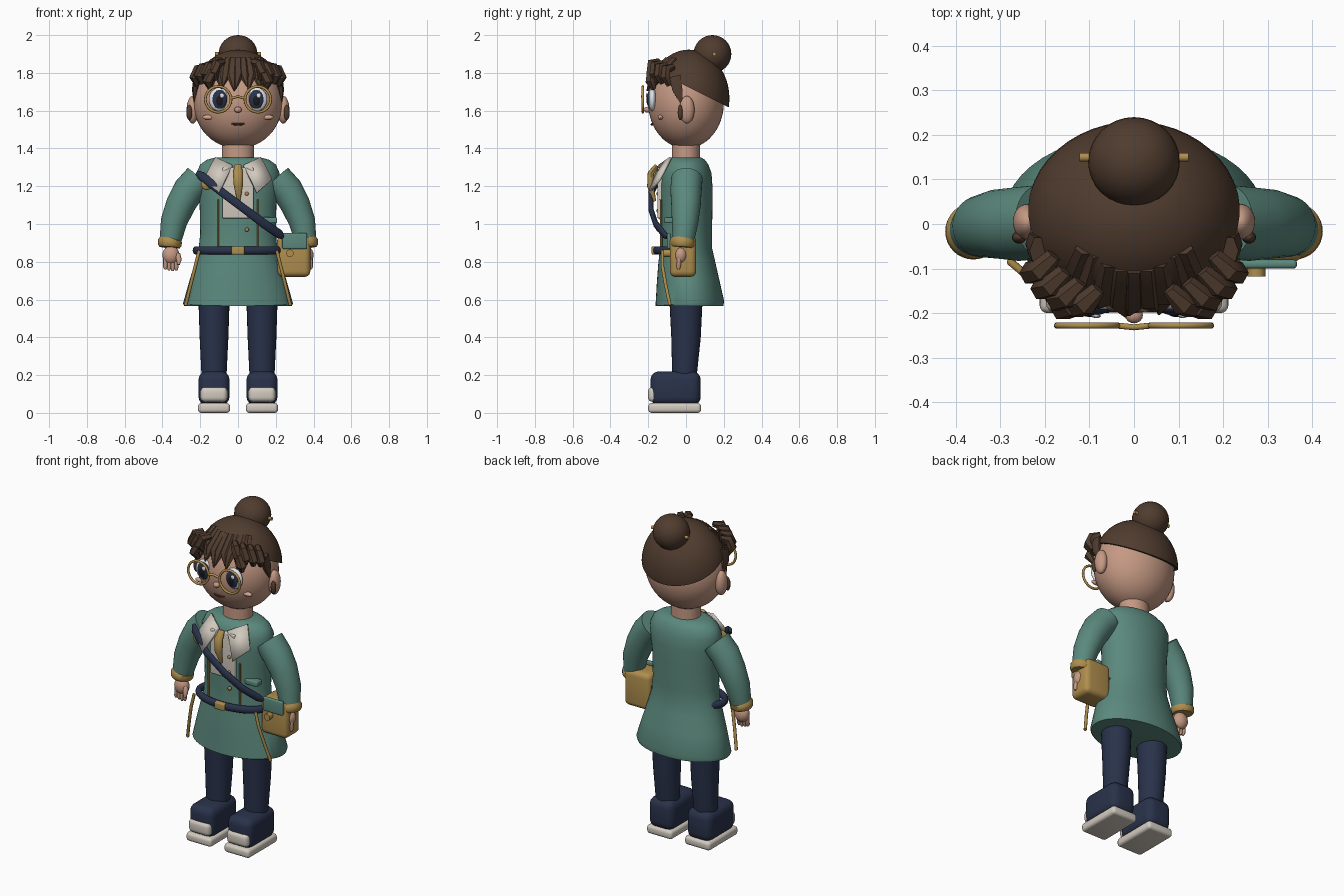
import bpy, bmesh, math
from mathutils import Vector, Matrix

if "Cube" in bpy.data.objects:
    bpy.data.objects.remove(bpy.data.objects["Cube"], do_unlink=True)


def material(name, r, g, b):
    m = bpy.data.materials.new(name)
    m.use_nodes = True
    m.diffuse_color = (r, g, b, 1)
    m.node_tree.nodes["Principled BSDF"].inputs["Base Color"].default_value = (r, g, b, 1)
    return m


SKIN = material("skin", .56, .32, .23)
HAIR = material("brown_hair", .08, .045, .028)
TEAL = material("teal_cloth", .105, .25, .205)
NAVY = material("navy_cloth", .022, .032, .07)
GOLD = material("gold", .43, .27, .075)
CREAM = material("cream", .64, .59, .52)
WHITE = material("eye_white", .75, .77, .8)
BLACK = material("black", .01, .01, .015)
BLUSH = material("blush", .68, .38, .29)
LIP = material("lip", .12, .03, .025)


def finish(name, bm, mat, angle=40):
    bmesh.ops.recalc_face_normals(bm, faces=bm.faces)
    me = bpy.data.meshes.new(name)
    bm.to_mesh(me)
    bm.free()
    me.materials.append(mat)
    ob = bpy.data.objects.new(name, me)
    bpy.context.collection.objects.link(ob)
    bpy.ops.object.select_all(action='DESELECT')
    ob.select_set(True)
    bpy.context.view_layer.objects.active = ob
    bpy.ops.object.shade_smooth_by_angle(angle=math.radians(angle))
    return ob


def ball(name, centre, size, mat, seg=32):
    bm = bmesh.new()
    bmesh.ops.create_uvsphere(bm, u_segments=seg, v_segments=seg // 2, radius=1)
    bm.transform(Matrix.Translation(centre) @ Matrix.Diagonal((*size, 1)))
    return finish(name, bm, mat)


def box(name, centre, half, mat, bevel=0.01):
    bm = bmesh.new()
    bmesh.ops.create_cube(bm, size=2)
    bm.transform(Matrix.Translation(centre) @ Matrix.Diagonal((*half, 1)))
    bmesh.ops.bevel(bm, geom=bm.edges[:], offset=bevel, segments=4, profile=.5, affect='EDGES')
    return finish(name, bm, mat)


def tube(name, pts, radii, mat, sides=24, ref=(0, 1, 0), closed=False):
    """Loft elliptical rings along a path; radii are numbers or (side, ref) pairs."""
    pts = [Vector(p) for p in pts]
    n = len(pts)
    if not isinstance(radii, list):
        radii = [radii] * n
    bm = bmesh.new()
    rings = []
    for i, (p, r) in enumerate(zip(pts, radii)):
        a, b = r if isinstance(r, tuple) else (r, r)
        nxt = pts[(i + 1) % n] if closed else pts[min(i + 1, n - 1)]
        prv = pts[i - 1] if closed else pts[max(i - 1, 0)]
        t = (nxt - prv).normalized()
        u = Vector(ref).cross(t).normalized()
        v = t.cross(u)
        angles = [2 * math.pi * k / sides for k in range(sides)]
        rings.append([bm.verts.new(p + u * a * math.cos(q) + v * b * math.sin(q)) for q in angles])
    for i in range(n if closed else n - 1):
        lo, hi = rings[i], rings[(i + 1) % n]
        for k in range(sides):
            j = (k + 1) % sides
            bm.faces.new((lo[k], lo[j], hi[j], hi[k]))
    if not closed:
        bm.faces.new(rings[0])
        bm.faces.new(rings[-1])
    return finish(name, bm, mat)


def stack(name, levels, mat, x=0, sides=40):
    """Upright lofted body from (z, centre y, half width, half depth)."""
    return tube(name, [(x, y, z) for z, y, w, d in levels], [(w, d) for z, y, w, d in levels], mat, sides)


def plate(name, pts, thick, mat):
    bm = bmesh.new()
    bm.faces.new([bm.verts.new(p) for p in pts])
    ob = finish(name, bm, mat)
    mod = ob.modifiers.new("thickness", 'SOLIDIFY')
    mod.thickness, mod.offset = thick, 0
    return ob


def loop(cx, cy, cz, a, b, flat, n=40):
    """Points of an ellipse, lying flat or facing the front."""
    out = []
    for k in range(n):
        c, s = a * math.cos(2 * math.pi * k / n), b * math.sin(2 * math.pi * k / n)
        out.append((cx + c, cy + s, cz) if flat else (cx + c, cy, cz + s))
    return out


def face_y(x, z):
    return -.2 * math.sqrt(max(.05, 1 - (x / .235) ** 2 - ((z - 1.64) / .245) ** 2))


# Head and neck
ball("head", (0, 0, 1.64), (.235, .2, .24), SKIN, 48)
stack("neck", [(1.3, 0, .085, .075), (1.44, 0, .085, .075)], SKIN)
ball("nose", (0, -.205, 1.605), (.02, .018, .016), SKIN, 16)
tube("mouth", [(x, face_y(x, 1.53) - .002, 1.527 + 4 * x * x) for x in (-.035, -.018, 0, .018, .035)],
     [.003, .006, .007, .006, .003], LIP, 8)

# Hair cap trimmed on a slope from nape to brow
bm = bmesh.new()
bmesh.ops.create_uvsphere(bm, u_segments=48, v_segments=24, radius=1)
bm.transform(Matrix.Translation((0, .015, 1.665)) @ Matrix.Diagonal((.243, .215, .258, 1)))
cut = bmesh.ops.bisect_plane(bm, geom=bm.verts[:] + bm.edges[:] + bm.faces[:], plane_co=(0, .22, 1.62),
                             plane_no=(0, .447, .894), clear_inner=True)
bmesh.ops.holes_fill(bm, edges=[e for e in bm.edges if e.is_boundary])
finish("hair_cap", bm, HAIR)
ball("hair_bun", (0, .14, 1.9), (.103, .1, .1), HAIR)
tube("bun_pin", [(-.122, .15, 1.9), (.122, .15, 1.9)], .01, GOLD, 10)

# Fringe locks
for i in range(9):
    x = (i - 4) * .034
    low = 1.705 + .012 * (i % 3)
    lean = .015 if i % 2 else -.012
    tube("fringe_lock", [(x * .8, face_y(x * .8, 1.86) - .01, 1.87), (x, face_y(x, 1.79) - .02, 1.79),
                         (x + lean, face_y(x + lean, low) - .014, low)],
         [(.025, .02), (.029, .02), (.004, .004)], HAIR, 6)

for s in (-1, 1):
    side = "left" if s > 0 else "right"
    # Curly locks at the temples
    for k, (x, y, z) in enumerate([(.11, -.165, 1.83), (.15, -.15, 1.82), (.185, -.125, 1.81),
                                   (.21, -.09, 1.8), (.14, -.17, 1.78)]):
        tube(side + "_curl", [(s * (x - .03), y + .02, z + .03), (s * x, y - .015, z + .02),
                              (s * (x + .02), y - .02, z - .025), (s * (x + .005), y, z - .065)],
             [.018, .027, .028, .014], HAIR, 6)
    tube(side + "_sideburn", [(s * .215, -.06, 1.78), (s * .228, -.045, 1.71), (s * .228, -.02, 1.63)],
         [(.02, .035), (.016, .03), (.004, .006)], HAIR, 6)
    ball(side + "_ear", (s * .24, .005, 1.605), (.032, .04, .073), SKIN)
    ball(side + "_ear_lock", (s * .258, -.03, 1.59), (.016, .014, .04), HAIR, 16)

    # Eyes, cheeks and spectacles
    ball(side + "_eye_white", (s * .1, -.178, 1.66), (.054, .022, .062), WHITE)
    ball(side + "_iris", (s * .097, -.19, 1.66), (.04, .016, .05), NAVY)
    ball(side + "_pupil", (s * .097, -.199, 1.655), (.022, .01, .03), BLACK, 20)
    ball(side + "_eye_glint", (s * .097 + .012, -.207, 1.68), (.011, .004, .013), WHITE, 12)
    ball(side + "_cheek", (s * .155, face_y(.155, 1.565) + .002, 1.565), (.034, .014, .013), BLUSH, 20)
    tube(side + "_spectacle_rim", loop(s * .105, -.228, 1.66, .068, .068, False), .007, GOLD, 10, closed=True)

    # Collar, coat trims
    plate(side + "_collar", [(s * .03, -.14, 1.31), (s * .12, -.08, 1.352), (s * .18, -.14, 1.235),
                             (s * .1, -.195, 1.165)], .014, CREAM)
    tube(side + "_coat_trim", [(s * .106, -.131, .88), (s * .106, -.133, 1.13)], .006, GOLD, 8)
    tube(side + "_skirt_piping", [(s * .205, -.125, .86), (s * .225, -.125, .78), (s * .25, -.108, .68),
                                  (s * .277, -.085, .57)], .009, GOLD, 10)

    # Arm, cuff and hand
    tube(side + "_sleeve", [(s * .205, .005, 1.24), (s * .26, 0, 1.18), (s * .305, 0, 1.1),
                            (s * .34, -.005, 1.01), (s * .36, -.015, .9)],
         [.083, .083, .078, .07, .056], TEAL, 32)
    tube(side + "_cuff", [(s * .357, -.013, .922), (s * .36, -.015, .912), (s * .361, -.017, .888),
                          (s * .362, -.018, .876)], [.054, .063, .063, .054], GOLD, 32)
    ball(side + "_palm", (s * .355, -.028, .835), (.045, .036, .05), SKIN, 24)
    for k in range(4):
        x = .327 + .019 * k
        tube(side + "_finger", [(s * x, -.035, .82), (s * x, -.04, .77), (s * x, -.04, .75 + .005 * abs(k - 1))],
             [.012, .012, .006], SKIN, 10)
    tube(side + "_thumb", [(s * .32, -.04, .84), (s * .312, -.055, .81), (s * .315, -.06, .785)],
         [.015, .014, .007], SKIN, 10)

    # Leg and shoe
    stack(side + "_leg", [(.15, -.01, .064, .062), (.4, 0, .076, .078), (.64, 0, .084, .09)], NAVY, s * .127, 28)
    box(side + "_shoe", (s * .127, -.055, .13), (.082, .133, .09), NAVY, .045)
    box(side + "_toe_cap", (s * .127, -.165, .098), (.071, .036, .04), CREAM, .025)
    box(side + "_sole", (s * .127, -.06, .026), (.085, .14, .026), CREAM, .018)

tube("spectacle_bridge", [(-.038, -.228, 1.665), (0, -.232, 1.675), (.038, -.228, 1.665)], .007, GOLD, 10)

# Coat with flared skirt
stack("coat", [(.565, .02, .285, .178), (.58, .02, .291, .182), (.7, .01, .257, .165), (.8, .003, .227, .15),
               (.87, 0, .208, .138), (.95, 0, .2, .138), (1.1, 0, .203, .14), (1.2, 0, .215, .14),
               (1.27, 0, .22, .135), (1.315, 0, .2, .118), (1.34, 0, .165, .1), (1.352, 0, .12, .08)], TEAL, 0, 48)
box("shirt_front", (0, -.138, 1.165), (.082, .013, .135), CREAM, .006)
tube("neck_scarf", [(0, -.155, 1.31), (0, -.185, 1.27), (.002, -.188, 1.2), (.004, -.165, 1.12)],
     [(.018, .012), (.027, .018), (.024, .018), (.007, .007)], GOLD, 12)
for z in (1.16, 1.07, .97):
    ball("coat_button", (.047, -.148, z), (.011, .01, .011), GOLD, 12)
box("pocket_flap", (.165, -.09, 1.02), (.042, .025, .016), TEAL, .008)

# Belt and buckle
tube("belt", loop(0, -.035, .86, .222, .122, True), [(.018, .022)] * 40, NAVY, 12, (0, 0, 1), True)
box("belt_buckle", (0, -.168, .86), (.034, .014, .022), GOLD, .008)

# Shoulder strap and satchel
tube("shoulder_strap", [(-.215, -.115, 1.27), (-.195, -.135, 1.255), (-.08, -.185, 1.165), (.04, -.185, 1.075),
                        (.14, -.16, 1.0), (.22, -.115, .945), (.235, -.1, .93)],
     [(.014, .01), (.024, .014), (.022, .014), (.022, .014), (.024, .014), (.024, .014), (.012, .01)], NAVY, 14)
ball("strap_ring", (-.165, -.142, 1.212), (.032, .014, .032), GOLD, 20)
box("satchel", (.295, -.016, .83), (.088, .07, .11), GOLD, .03)
box("satchel_flap", (.3, -.09, .91), (.066, .01, .042), TEAL, .008)
tube("satchel_clasp", [(.275, -.08, .845), (.275, -.118, .845)], .02, GOLD, 20, (0, 0, 1))
